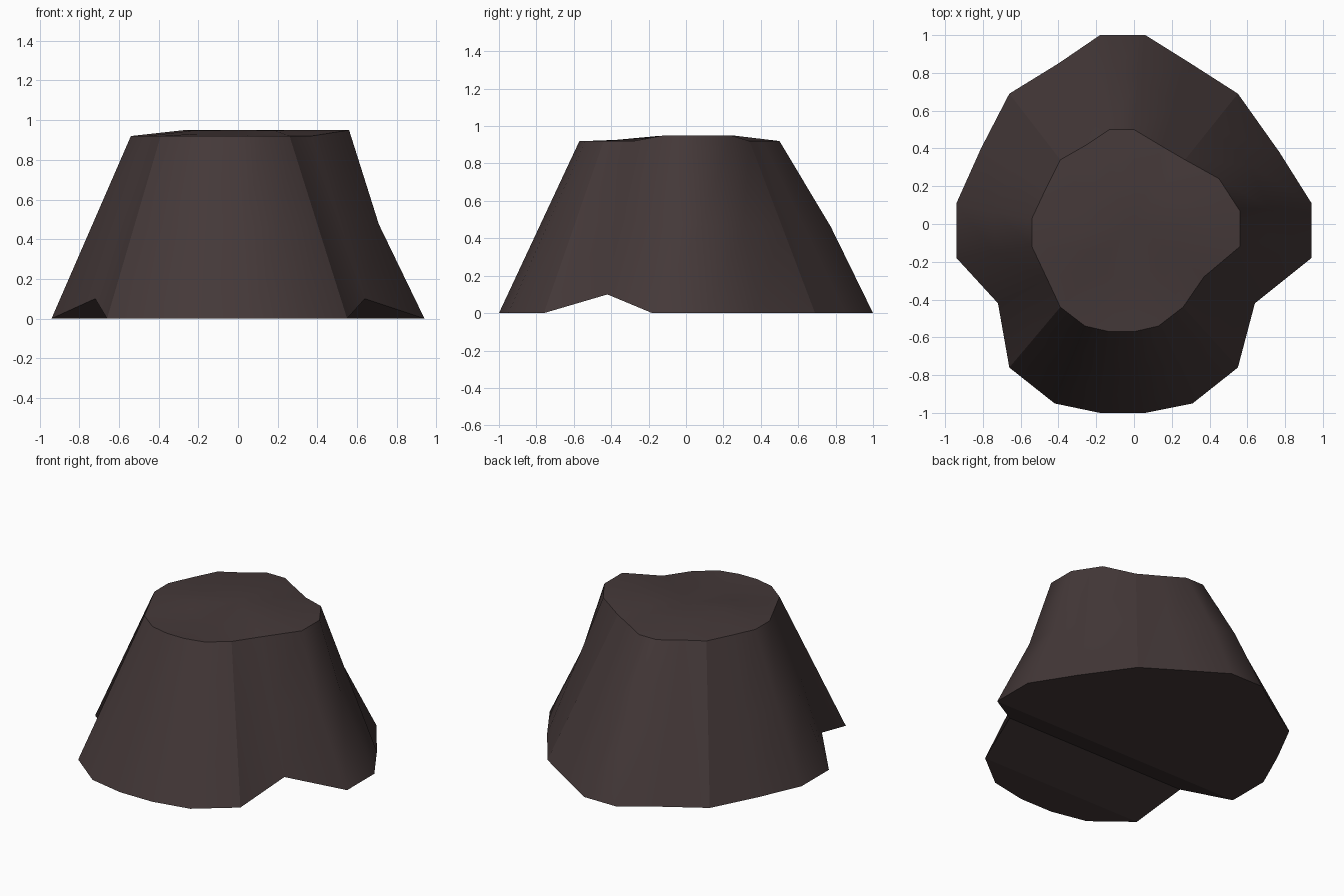
import bpy, bmesh
from mathutils import Vector

if "Cube" in bpy.data.objects:
    bpy.data.objects.remove(bpy.data.objects["Cube"], do_unlink=True)

# Dark brown stone
stone = bpy.data.materials.new("dark brown stone")
stone.use_nodes = True
colour = (0.058, 0.040, 0.040, 1)
stone.diffuse_color = colour
bsdf = stone.node_tree.nodes["Principled BSDF"]
bsdf.inputs["Base Color"].default_value = colour
bsdf.inputs["Roughness"].default_value = 0.9

# Matching clockwise outlines of the foot and the plateau
foot = [(-.18, 1), (.06, 1), (.30, .85), (.55, .69), (.77, .38),
        (.94, .11), (.94, -.18), (.64, -.42), (.55, -.76), (.31, -.95),
        (.06, -1), (-.18, -1), (-.42, -.95), (-.66, -.76), (-.72, -.42),
        (-.94, -.18), (-.94, .11), (-.81, .40), (-.66, .69), (-.40, .85)]
plateau = [(-.13, .50), (0, .50), (.15, .41), (.27, .34), (.45, .24),
           (.56, .07), (.56, -.12), (.37, -.28), (.26, -.44), (.13, -.54),
           (0, -.57), (-.13, -.57), (-.26, -.54), (-.39, -.44), (-.46, -.29),
           (-.54, -.12), (-.54, .03), (-.47, .18), (-.39, .34), (-.25, .42)]
N = len(foot)
NOTCHES = (7, 14)
CORNERS = (3, 8, 13, 18)

bm = bmesh.new()


def ring(points):
    return [bm.verts.new(p) for p in points]


def bridge(a, b, smooth):
    for i in range(N):
        j = (i + 1) % N
        face = bm.faces.new((a[j], a[i], b[i], b[j]))
        face.smooth = smooth


# Rings: foot with raised notches, waist, rim and gently raised crown
low = [Vector((x, y, .1 if i in NOTCHES else 0)) for i, (x, y) in enumerate(foot)]
high = [Vector((x, y, .95 if i in (4, 5, 6) else .92)) for i, (x, y) in enumerate(plateau)]
waist = []
for i in range(N):
    p = low[i].lerp(high[i], .5)
    if p.x > .65:
        p.x -= .04
    if p.y > .65:
        p.y += .025
    waist.append(p)
crown = []
for p in high:
    q = Vector((p.x * .5, p.y * .5, 0))
    q.z = .92 + .03 * max(0, min(1, (q.y + .28) / .15))
    crown.append(q)

foot_ring, waist_ring, rim_ring, crown_ring = map(ring, (low, waist, high, crown))
bridge(foot_ring, waist_ring, True)
bridge(waist_ring, rim_ring, True)
bridge(rim_ring, crown_ring, True)
middle = bm.verts.new((0, 0, .95))
for i in range(N):
    bm.faces.new((crown_ring[(i + 1) % N], crown_ring[i], middle)).smooth = True

# Underside: two flat soles with a folded groove between the notches
for ids in (list(range(15, N)) + list(range(7)), [6, 7, 14, 15],
            [7, 8, 13, 14], list(range(8, 14))):
    bm.faces.new([foot_ring[i] for i in ids])

# Crisp rim, foot and four corner ridges
for loop in (foot_ring, rim_ring):
    for i in range(N):
        bm.edges.get((loop[i], loop[(i + 1) % N])).smooth = False
for i in CORNERS:
    bm.edges.get((foot_ring[i], waist_ring[i])).smooth = False
    bm.edges.get((waist_ring[i], rim_ring[i])).smooth = False

bmesh.ops.recalc_face_normals(bm, faces=bm.faces[:])
mesh = bpy.data.meshes.new("rock_mound")
bm.to_mesh(mesh)
bm.free()
mesh.materials.append(stone)
mound = bpy.data.objects.new("rock_mound", mesh)
bpy.context.collection.objects.link(mound)
